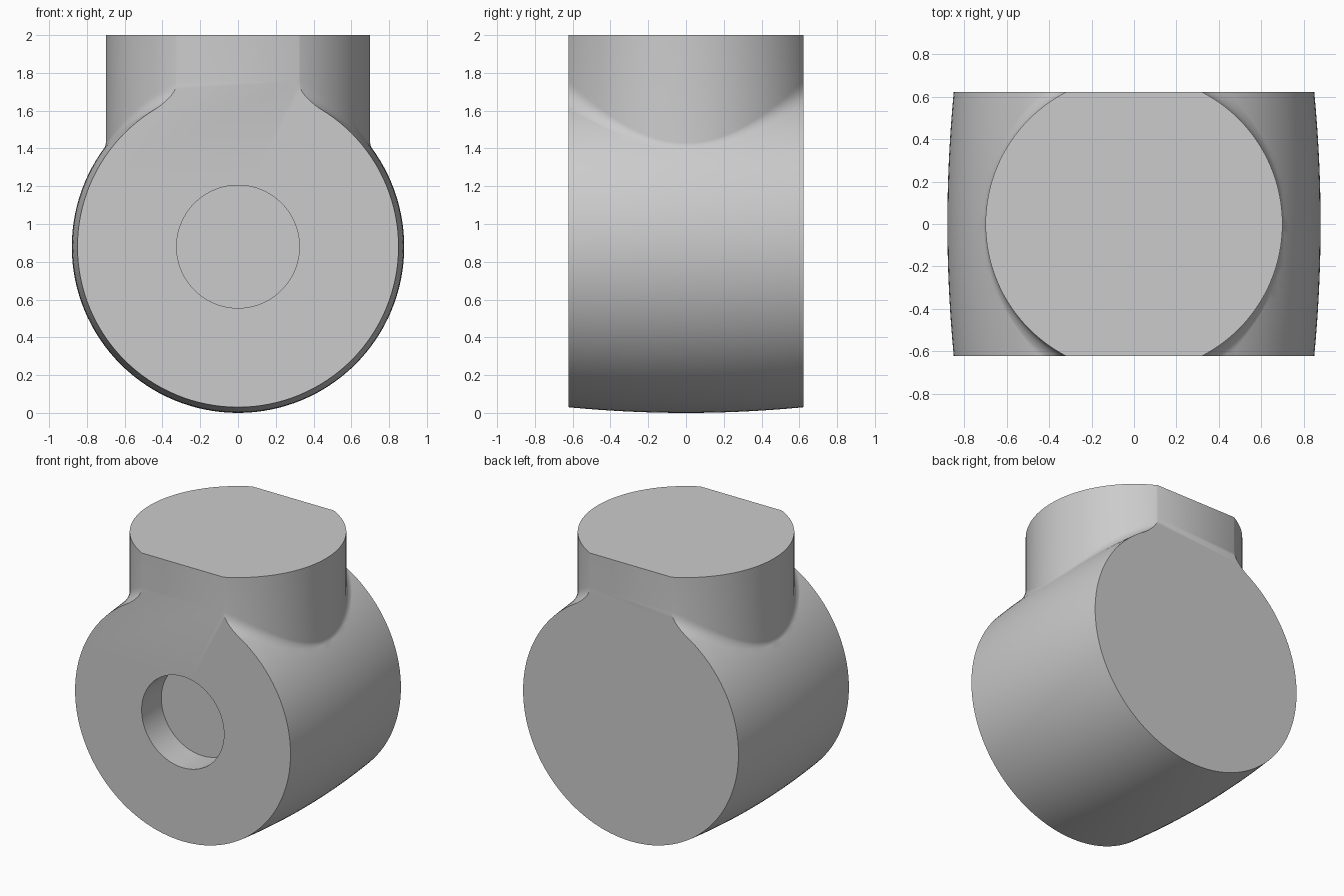
import bpy, bmesh
from math import sin, cos, pi, sqrt

cube = bpy.data.objects.get("Cube")
if cube:
    bpy.data.objects.remove(cube, do_unlink=True)

HALF_DEPTH, CENTRE_Z, NECK_R, HOLE_R = 0.622, 0.88, 0.7, 0.325
SEGMENTS = 128

grey = bpy.data.materials.new("plain grey")
grey.use_nodes = True
grey.diffuse_color = (0.6, 0.6, 0.6, 1)
grey.node_tree.nodes["Principled BSDF"].inputs["Base Color"].default_value = (0.6, 0.6, 0.6, 1)


def loft(name, rings):
    """Skin a closed solid over a list of equal-length point rings."""
    bm = bmesh.new()
    loops = [[bm.verts.new(p) for p in ring] for ring in rings]
    n = len(loops[0])
    for a, b in zip(loops, loops[1:]):
        for i in range(n):
            j = (i + 1) % n
            bm.faces.new((a[i], a[j], b[j], b[i]))
    bm.faces.new(loops[0])
    bm.faces.new(loops[-1])
    bmesh.ops.recalc_face_normals(bm, faces=bm.faces)
    mesh = bpy.data.meshes.new(name)
    bm.to_mesh(mesh)
    bm.free()
    mesh.materials.append(grey)
    obj = bpy.data.objects.new(name, mesh)
    bpy.context.collection.objects.link(obj)
    return obj


def combine(target, tool, operation):
    mod = target.modifiers.new(operation.lower(), "BOOLEAN")
    mod.operation, mod.object, mod.solver = operation, tool, "EXACT"
    bpy.context.view_layer.objects.active = target
    bpy.ops.object.modifier_apply(modifier=mod.name)
    bpy.data.objects.remove(tool, do_unlink=True)


def disc(y, r):
    angles = [2 * pi * i / SEGMENTS for i in range(SEGMENTS)]
    return [(r * cos(t), y, CENTRE_Z + r * sin(t)) for t in angles]


def barrel_radius(y):
    return 0.88 - 0.03 * (y / HALF_DEPTH) ** 2


def barrel_height(x, y):
    return CENTRE_Z + sqrt(barrel_radius(y) ** 2 - x * x)


def neck_ring(kind, s=0.0):
    """One ring of the neck; the blend rings follow the barrel surface."""
    ring = []
    for i in range(SEGMENTS):
        t = 2 * pi * i / SEGMENTS
        c, d = cos(t), sin(t)
        size = 0.015 + 0.095 * d * d
        r, z = NECK_R, 2.0
        if kind == "blend":
            outer = NECK_R + size
            corner = barrel_height(NECK_R * c, NECK_R * d)
            foot = barrel_height(outer * c, outer * d) - 0.003
            r = NECK_R + size * s * s
            z = (1 - s) ** 2 * (corner + size) + 2 * s * (1 - s) * corner + s * s * foot
        elif kind == "root":
            r, z = 0.3, 1.0
        ring.append((r * c, r * d, z))
    return ring


# Gently bulging barrel, left over-long so that its ends can be trimmed flat
stations = [-0.9 + 0.05 * i for i in range(37)]
body = loft("barrel_with_neck", [disc(y, barrel_radius(y)) for y in stations])

# Round neck with a blended foot
neck = loft("neck", [neck_ring("top")]
            + [neck_ring("blend", k / 8) for k in range(9)] + [neck_ring("root")])
combine(body, neck, "UNION")

# Flat front and back
box = [(-2, -2), (2, -2), (2, 4), (-2, 4)]
trim = loft("trim_block", [[(x, y, z) for x, z in box] for y in (-HALF_DEPTH, HALF_DEPTH)])
combine(body, trim, "INTERSECT")

# Blind round hole in the front
hole = loft("hole_cutter", [disc(-1, HOLE_R), disc(-0.4, HOLE_R)])
combine(body, hole, "DIFFERENCE")

bpy.ops.object.select_all(action="DESELECT")
body.select_set(True)
bpy.context.view_layer.objects.active = body
bpy.ops.object.shade_smooth_by_angle(angle=0.5)
